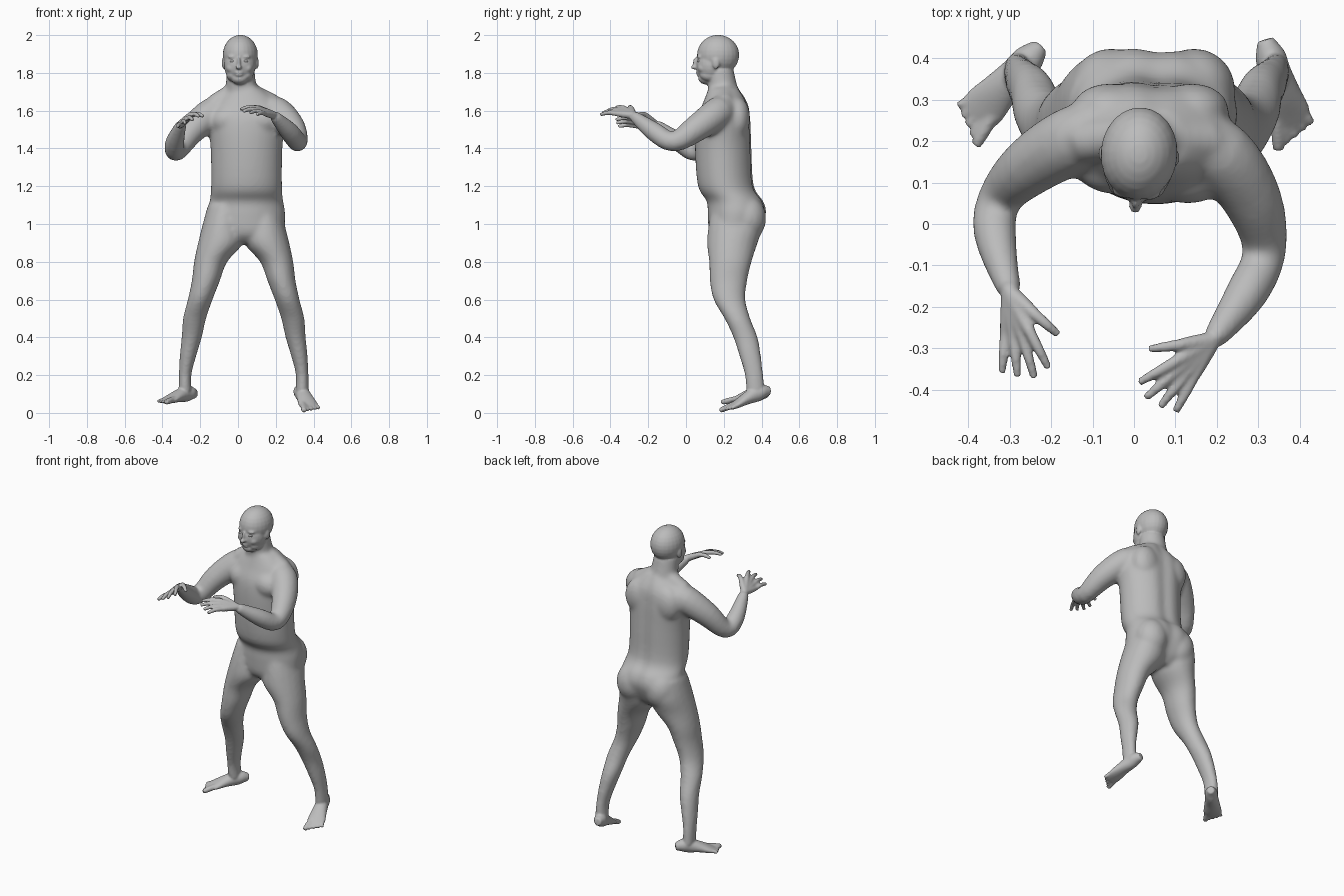
import bpy, bmesh
from math import sin, cos, pi, exp
from mathutils import Vector, Matrix

old = bpy.data.objects.get("Cube")
if old:
    bpy.data.objects.remove(old, do_unlink=True)

skin = bpy.data.materials.new("skin grey")
skin.use_nodes = True
grey = (0.5, 0.5, 0.5, 1)
skin.diffuse_color = grey
skin.node_tree.nodes["Principled BSDF"].inputs["Base Color"].default_value = grey

UP = Vector((0, 0, 1))
MIDDLE = .03  # the stance is centred slightly left


def spline(rows, steps):
    """Catmull-Rom interpolation of every column."""
    smooth = []
    last = len(rows) - 1
    for i in range(last):
        before, start, end, after = (rows[max(0, min(last, i + k))] for k in (-1, 0, 1, 2))
        for step in range(steps):
            t = step / steps
            smooth.append([b + t / 2 * (c - a + t * (2 * a - 5 * b + 4 * c - d + t * (3 * (b - c) + d - a)))
                           for a, b, c, d in zip(before, start, end, after)])
    return smooth + [list(rows[-1])]


def loft(target, rows, upright=False, yaw=0, groove=0, sides=20, steps=4):
    """Closed skin through rings of (x, y, z, half width, half depth)."""
    rows = spline(rows, steps)
    centres = [Vector(row[:3]) for row in rows]
    rings = []
    for i, (*_, width, depth) in enumerate(rows):
        if upright:
            across, outward = Vector((cos(yaw), sin(yaw), 0)), Vector((-sin(yaw), cos(yaw), 0))
        else:
            along = (centres[min(i + 1, len(centres) - 1)] - centres[max(i - 1, 0)]).normalized()
            across = along.cross(UP).normalized()
            outward = across.cross(along)
        ring = []
        for k in range(sides):
            angle = 2 * pi * k / sides
            dent = 1 - groove * exp(-((angle - pi / 2) * 5) ** 2)
            offset = across * cos(angle) * width + outward * sin(angle) * depth * dent
            ring.append(target.verts.new(centres[i] + offset))
        rings.append(ring)
    for lower, upper in zip(rings, rings[1:]):
        for k in range(sides):
            n = (k + 1) % sides
            target.faces.new((lower[k], lower[n], upper[n], upper[k]))
    target.faces.new(rings[0])
    target.faces.new(rings[-1])


def limb(target, points, radii):
    """Round tube through points."""
    loft(target, [(*point, r, r) for point, r in zip(points, radii)], sides=14)


def ball(target, place, size, turn=Matrix()):
    matrix = Matrix.Translation(place) @ turn @ Matrix.Diagonal((*size, 1))
    bmesh.ops.create_uvsphere(target, u_segments=24, v_segments=14, radius=1, matrix=matrix)


def finish(source, name):
    bmesh.ops.recalc_face_normals(source, faces=source.faces)
    mesh = bpy.data.meshes.new(name)
    source.to_mesh(mesh)
    source.free()
    mesh.materials.append(skin)
    mesh.shade_smooth()
    result = bpy.data.objects.new(name, mesh)
    bpy.context.collection.objects.link(result)
    return result


def fuse(figure, grain, rounds):
    """Merge overlapping parts into one softened skin."""
    merge = figure.modifiers.new("fuse", 'REMESH')
    merge.mode = 'VOXEL'
    merge.voxel_size = grain
    merge.use_smooth_shade = True
    soften = figure.modifiers.new("soften", 'SMOOTH')
    soften.factor = .5
    soften.iterations = rounds


trunk = bmesh.new()

# torso with spine groove: height, depth centre, half width, half depth
torso = [(.9, .25, .1, .08), (.95, .255, .19, .13), (1.05, .272, .205, .157), (1.12, .263, .195, .152),
         (1.2, .214, .188, .15), (1.4, .2, .19, .152), (1.55, .2, .205, .145), (1.64, .21, .18, .12),
         (1.72, .2, .08, .08)]
loft(trunk, [(.045, y, z, width, depth) for z, y, width, depth in torso],
     upright=True, yaw=-.07, groove=.1, sides=48)

# neck
loft(trunk, [(.025, .22, 1.64, .11, .09), (.018, .2, 1.7, .085, .08), (.012, .175, 1.83, .075, .075)],
     upright=True)

for side in (-1, 1):
    # buttock, chest muscle, shoulder blade, shoulder slope
    ball(trunk, (.045 + side * .1, .325, 1.03), (.1, .1, .12))
    ball(trunk, (.04 + side * .09, .14 - side * .012, 1.55), (.1, .08, .08))
    ball(trunk, (.04 + side * .1, .275, 1.56), (.09, .065, .11))
    limb(trunk, [(.015, .215, 1.73), (MIDDLE + side * .15, .2, 1.635)], (.045, .055))
    # leg, one ring per tenth of height: distance out, depth centre, half width, half depth
    leg = [(.09, .27, .1, .13), (.11, .265, .107, .145), (.122, .245, .12, .135), (.175, .235, .088, .113),
           (.2, .225, .075, .1), (.23, .23, .066, .085), (.26, .272, .062, .069), (.275, .315, .054, .065),
           (.295, .34, .044, .058), (.31, .36, .034, .05), (.31, .37, .036, .05)]
    loft(trunk, [(MIDDLE + side * out, y, 1.1 - i / 10, width, depth)
                 for i, (out, y, width, depth) in enumerate(leg)], upright=True)


def arm(*path):
    limb(trunk, path, (.07, .084, .073, .054, .052, .03))


# right arm, then left arm, from collar to wrist
right_wrist, left_wrist = (-.3, -.165, 1.53), (.19, -.28, 1.575)
arm((-.06, .22, 1.61), (-.14, .205, 1.585), (-.25, .14, 1.49), (-.325, .06, 1.385),
    (-.335, -.03, 1.43), right_wrist)
arm((.12, .2, 1.61), (.205, .17, 1.59), (.285, .06, 1.51), (.315, -.065, 1.435),
    (.27, -.17, 1.49), left_wrist)

# melt the muscles together before the fine parts are added
draft = finish(trunk, "trunk_draft")
fuse(draft, .011, 10)
melted = bpy.data.meshes.new_from_object(draft.evaluated_get(bpy.context.evaluated_depsgraph_get()))
body = bmesh.new()
body.from_mesh(melted)
bpy.data.objects.remove(draft, do_unlink=True)
bpy.data.meshes.remove(melted)


def foot(side, turn, pitch):
    """Foot built forward from the ankle, then turned out and tipped down."""
    place = (Matrix.Translation((MIDDLE + side * .31, .37, .1))
             @ Matrix.Rotation(side * turn, 4, 'Z') @ Matrix.Rotation(pitch, 4, 'X'))
    sole = [(.08, -.01, .02, .022), (.04, 0, .037, .037), (0, 0, .038, .042), (-.06, -.005, .045, .032),
            (-.12, -.015, .054, .021), (-.16, -.02, .048, .012)]
    loft(body, [(*(place @ Vector((0, y, z))), width, depth) for y, z, width, depth in sole])
    for k in range(5):
        reach = Vector((side * (k - 2) * .024, k * .01 - .205, -.02))
        thick = .016 if k == 0 else .0115
        limb(body, [place @ (reach * t) for t in (.6, .85, 1)], (thick, thick, thick * .8))


foot(-1, .75, .12)
foot(1, .3, .35)


def hand(wrist, heading, sense, rise, slope):
    """Thumb and four fingers fanned around the wrist."""
    wrist = Vector(wrist)
    for k in (-2, 0, 1, 2, 3):
        angle = heading + sense * (k - 1.5) * .19
        length = .155 if k < 0 else .215 - .01 * abs(k - 1)
        lift = UP * (rise - slope * max(k, 0))
        reach = Vector((cos(angle), sin(angle), 0)) * length
        # the knuckles stand above the fingertips
        knuckle = wrist + reach * .52 + lift
        tip = wrist + reach + lift * .9 - UP * .005
        limb(body, [wrist, wrist.lerp(knuckle, .6), knuckle], (.021, .018, .0145))
        limb(body, [knuckle, knuckle.lerp(tip, .5) + UP * .007, tip], (.014, .0125, .0095))


hand(right_wrist, 4.9, -1, .05, .02)
hand(left_wrist, 3.95, 1, .04, .01)

# head, built around its own centre and turned slightly
head_turn = Matrix.Rotation(-.07, 4, 'Z')
head = Matrix.Translation((.012, .165, 1.85)) @ head_turn


def feature(place, size, paired=False, target=body):
    x, y, z = place
    for side in ((1, -1) if paired else (1,)):
        ball(target, head @ Vector((x * side, y, z)), size, head_turn)


feature((0, .005, .045), (.093, .112, .106))          # skull
feature((0, -.03, -.01), (.084, .081, .095))          # face
feature((0, -.055, -.08), (.045, .045, .032))         # chin
feature((.035, -.035, -.06), (.036, .055, .036), True)  # jaw
feature((.03, -.085, .035), (.03, .02, .012), True)   # brows
feature((.04, -.07, -.025), (.03, .03, .027), True)   # cheeks
feature((0, -.11, 0), (.01, .02, .035))               # nose bridge
feature((0, -.12, -.02), (.016, .02, .012))           # nose tip
feature((0, -.095, -.048), (.025, .018, .007))        # upper lip
feature((0, -.093, -.061), (.022, .018, .007))        # lower lip
feature((.087, 0, .003), (.011, .02, .033), True)     # ears

fuse(finish(body, "body"), .006, 4)

# eyes
eyes = bmesh.new()
feature((.034, -.091, .012), (.015, .013, .008), True, eyes)
finish(eyes, "eyes")
